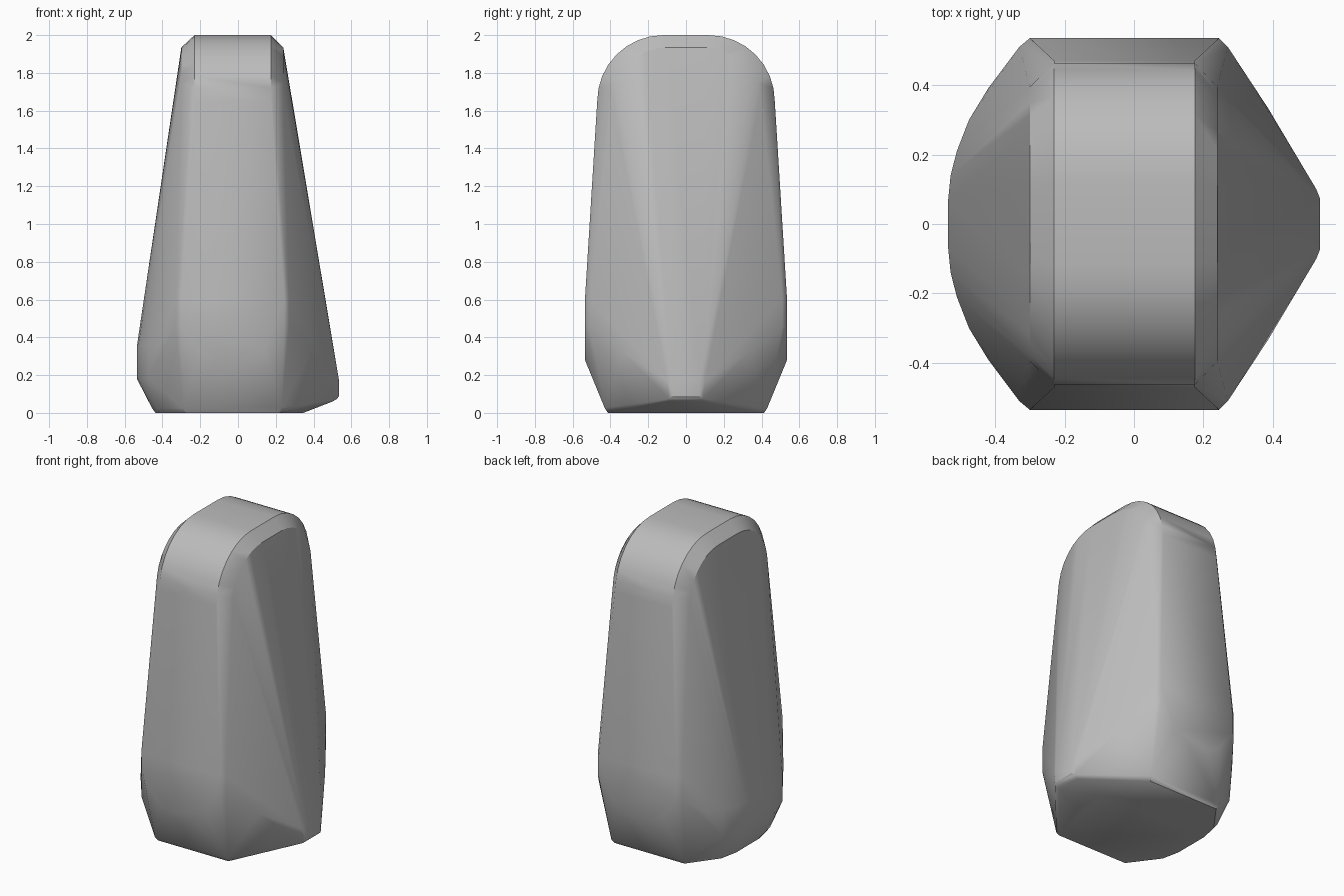
import bpy, bmesh
from math import cos, sin, pi, radians

cube = bpy.data.objects.get("Cube")
if cube:
    bpy.data.objects.remove(cube, do_unlink=True)

stone = bpy.data.materials.new("plain_grey")
stone.use_nodes = True
grey = (0.5, 0.5, 0.5, 1)
stone.diffuse_color = grey
stone.node_tree.nodes["Principled BSDF"].inputs["Base Color"].default_value = grey

points = []


def mirrored(*pts):
    """Add points on both the front and the back."""
    for x, y, z in pts:
        points.extend([(x, y, z), (x, -y, z)])


# Rounded crown: outer strip and the chamfered inner arch
STEPS = 8
for i in range(STEPS + 1):
    a = pi / 2 * i / STEPS
    for x in (-0.23, 0.175):
        mirrored((x, 0.12 + 0.35 * cos(a), 1.65 + 0.35 * sin(a)))
    for x in (-0.3, 0.24):
        mirrored((x, 0.1 + 0.3 * cos(a), 1.63 + 0.305 * sin(a)))

# Tapered front and back panels with scalloped lower edges
mirrored((-0.3, 0.535, 0.6), (0.245, 0.535, 0.6),
         (-0.3, 0.535, 0.46), (0.245, 0.535, 0.46),
         (-0.2, 0.535, 0.33), (0.14, 0.535, 0.33),
         (-0.11, 0.535, 0.28), (0.05, 0.535, 0.28))

# Chamfered corners beside the panels
for z in (0.46, 0.6):
    mirrored((-0.33, 0.51, z), (0.27, 0.51, z))

# Rounded bulge on one side
for x, y in ((-0.535, 0.07), (-0.528, 0.14), (-0.51, 0.21), (-0.475, 0.3)):
    mirrored((x, y, 0.355), (x, y, 0.18))
mirrored((-0.42, 0.39, 0.355))

# Blunt keel on the other side
mirrored((0.535, 0.075, 0.17), (0.525, 0.1, 0.17),
         (0.535, 0.07, 0.09), (0.525, 0.09, 0.075), (0.5, 0.08, 0.06),
         (0.385, 0.335, 0.32))

# Foot with a small softened rim
for x, y in ((-0.455, 0.12), (-0.43, 0.24), (-0.29, 0.43), (0.23, 0.43), (0.36, 0.1)):
    mirrored((x, y, 0.025), (x * 0.96, y * 0.96, 0))

# Wrap all the profiles in one closed skin
bm = bmesh.new()
for p in points:
    bm.verts.new(p)
bmesh.ops.remove_doubles(bm, verts=bm.verts, dist=0.001)
hull = bmesh.ops.convex_hull(bm, input=bm.verts)
inside = {g for g in hull["geom_interior"] if isinstance(g, bmesh.types.BMVert)}
bmesh.ops.delete(bm, geom=list(inside), context="VERTS")
bmesh.ops.dissolve_limit(bm, angle_limit=radians(1), verts=bm.verts, edges=bm.edges)
bmesh.ops.recalc_face_normals(bm, faces=bm.faces)

mesh = bpy.data.meshes.new("stone_body")
bm.to_mesh(mesh)
bm.free()
mesh.materials.append(stone)
body = bpy.data.objects.new("stone_body", mesh)
bpy.context.collection.objects.link(body)
bpy.context.view_layer.objects.active = body
body.select_set(True)
bpy.ops.object.shade_smooth_by_angle(angle=radians(30))
